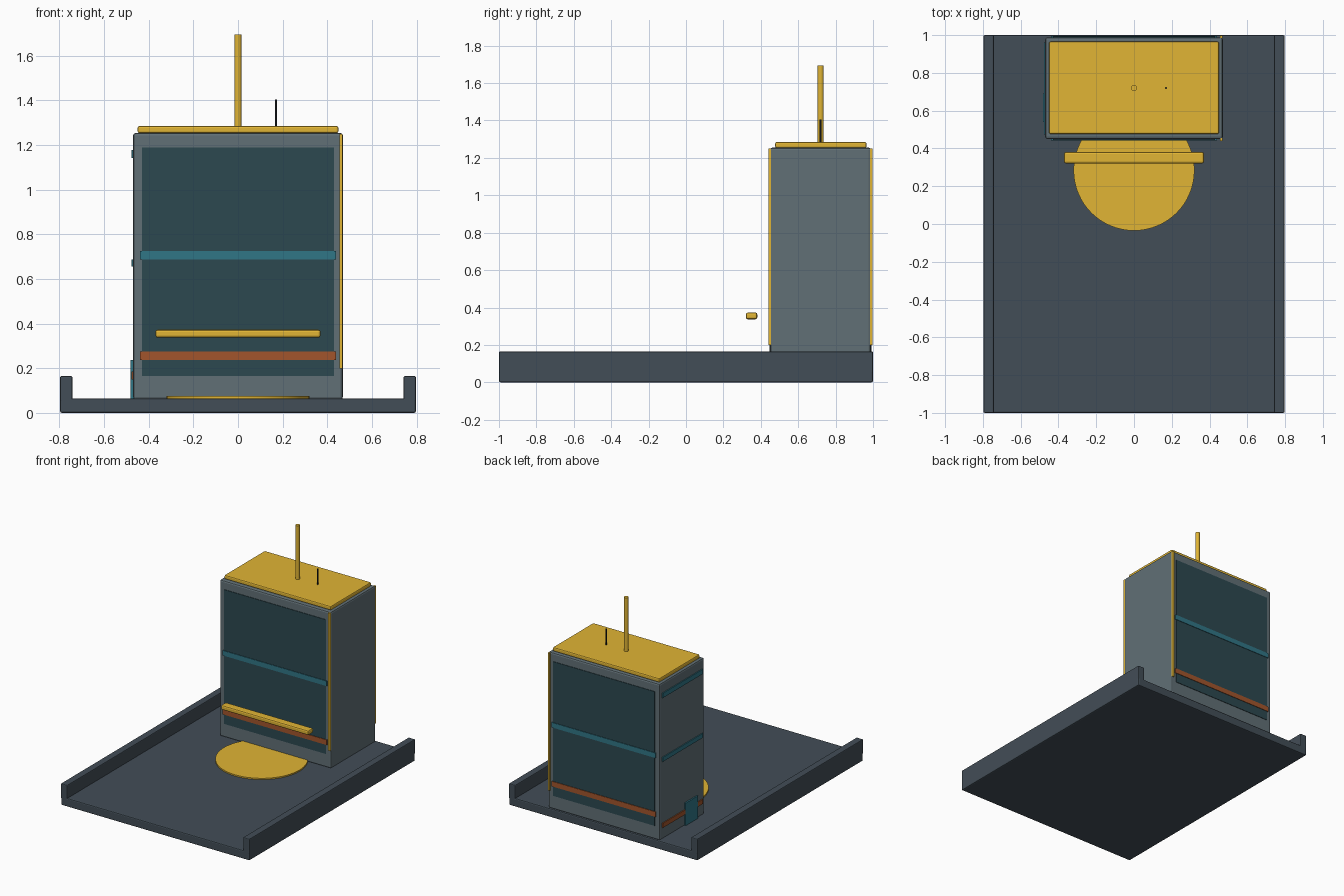
import bpy
import math

if "Cube" in bpy.data.objects:
    bpy.data.objects.remove(bpy.data.objects["Cube"])


def material(name, color):
    m = bpy.data.materials.new(name)
    m.diffuse_color = (*color, 1)
    m.use_nodes = True
    m.node_tree.nodes["Principled BSDF"].inputs["Base Color"].default_value = m.diffuse_color
    return m


SLATE = material("dark_slate", (0.055, 0.075, 0.095))
STEEL = material("steel_grey", (0.12, 0.16, 0.18))
GLASS = material("dark_teal", (0.025, 0.065, 0.08))
TEAL = material("teal", (0.03, 0.18, 0.24))
RUST = material("rust", (0.36, 0.09, 0.025))
YELLOW = material("yellow", (0.75, 0.46, 0.035))
BLACK = material("black", (0.01, 0.012, 0.015))


def finish(o, name, mat, bevel=0, segments=2):
    o.name = name
    o.data.materials.append(mat)
    if bevel:
        b = o.modifiers.new("bevel", 'BEVEL')
        b.width, b.segments = bevel, segments
    return o


def box(name, x, y, z, mat, bevel=0, segments=2):
    # each axis is given as a (low, high) range
    axes = (x, y, z)
    bpy.ops.mesh.primitive_cube_add(size=1, location=[(a + b) / 2 for a, b in axes])
    o = bpy.context.object
    o.scale = [b - a for a, b in axes]
    bpy.ops.object.transform_apply(location=False, rotation=False, scale=True)
    return finish(o, name, mat, bevel, segments)


def rod(name, x, y, z, radius, mat, sides=32):
    bpy.ops.mesh.primitive_cylinder_add(vertices=sides, radius=radius, depth=z[1] - z[0],
                                        location=(x, y, (z[0] + z[1]) / 2))
    o = bpy.context.object
    bpy.ops.object.shade_smooth_by_angle(angle=math.radians(35))
    return finish(o, name, mat)


# Deck with raised side walls
box("deck", (-0.797, 0.797), (-1, 1), (0, 0.065), SLATE, 0.008)
for side, x in (("left", (-0.797, -0.742)), ("right", (0.742, 0.797))):
    box(side + "_deck_wall", x, (-1, 1), (0.05, 0.165), SLATE, 0.006)

# Tower body and roof
box("tower_body", (-0.47, 0.47), (0.45, 0.988), (0.06, 1.255), STEEL, 0.012)
box("roof_plate", (-0.45, 0.45), (0.477, 0.965), (1.254, 1.285), YELLOW, 0.008)
rod("mast", 0, 0.72, (1.28, 1.695), 0.016, YELLOW, 24)
rod("antenna", 0.17, 0.72, (1.28, 1.405), 0.005, BLACK, 12)

# Window panels, bands and corner strips on the front and back faces
for side, face, out in (("front", 0.45, -1), ("back", 0.988, 1)):
    def layer(depth):
        return tuple(sorted((face - out * 0.004, face + out * depth)))
    box(side + "_panel", (-0.43, 0.43), layer(0.004), (0.165, 1.19), GLASS)
    box(side + "_teal_band", (-0.44, 0.44), layer(0.008), (0.687, 0.725), TEAL)
    box(side + "_rust_band", (-0.44, 0.44), layer(0.008), (0.237, 0.276), RUST)
    box(side + "_corner_strip", (0.454, 0.468), layer(0.01), (0.2, 1.25), YELLOW)

# Left side trim and door
for name, z, mat in (("upper", (1.142, 1.178), TEAL), ("middle", (0.655, 0.688), TEAL),
                     ("lower", (0.15, 0.185), RUST)):
    box(name + "_side_band", (-0.477, -0.465), (0.475, 0.96), z, mat)
box("side_door", (-0.481, -0.465), (0.54, 0.69), (0.064, 0.237), TEAL)

# Floor disc and floating front bar
rod("floor_disc", 0, 0.285, (0.06, 0.075), 0.32, YELLOW, 64)
box("front_bar", (-0.37, 0.37), (0.32, 0.381), (0.337, 0.373), YELLOW, 0.01)
